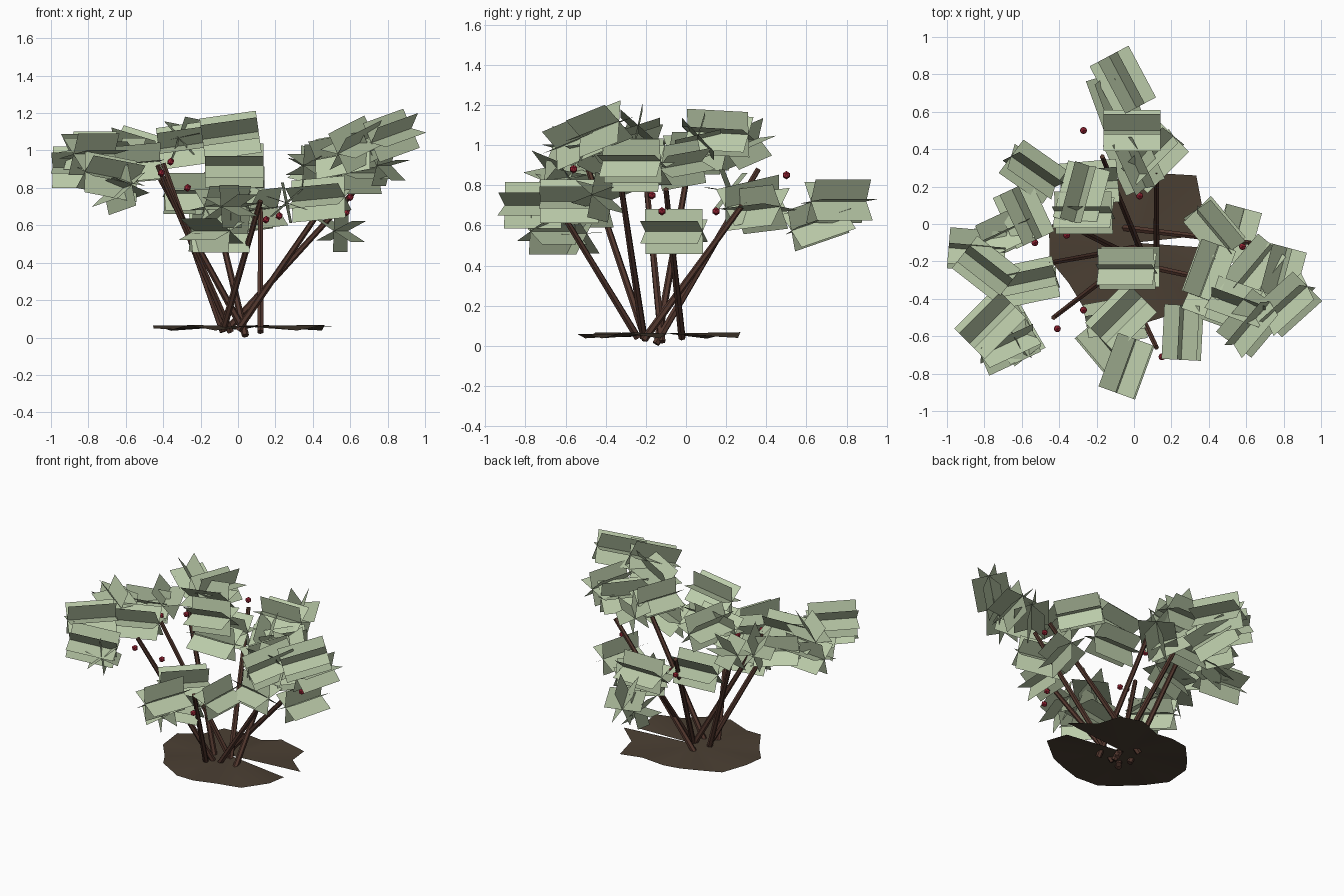
import bpy, bmesh, random
from math import sin, cos, pi, radians
from mathutils import Matrix, Vector

random.seed(4)


def material(name, rgb):
    m = bpy.data.materials.new(name)
    m.diffuse_color = (*rgb, 1)
    return m


def finish(bm, name, mat, smooth=False):
    me = bpy.data.meshes.new(name)
    bm.to_mesh(me)
    bm.free()
    me.materials.append(mat)
    for p in me.polygons:
        p.use_smooth = smooth
    ob = bpy.data.objects.new(name, me)
    bpy.context.collection.objects.link(ob)
    return ob


leaf_mat = material("leaf_green", (0.50, 0.60, 0.40))
bark_mat = material("bark", (0.085, 0.038, 0.027))
soil_mat = material("soil", (0.07, 0.05, 0.033))
berry_mat = material("berry_red", (0.36, 0.02, 0.04))

# Soil patch: ragged wavy fan of triangles, its two ends parted by a narrow slit
bm = bmesh.new()
centre = bm.verts.new((0.0, -0.1, 0.062))
radii = [0.52, 0.41, 0.49, 0.40, 0.34, 0.36, 0.40, 0.41, 0.46, 0.46,
         0.41, 0.44, 0.42, 0.44, 0.43, 0.45, 0.51, 0.45]
rim = []
for i, r in enumerate(radii):
    a = radians(6 + i * 350 / (len(radii) - 1))
    z = 0.052 + 0.016 * sin(i * 2.4 + 0.6) - 0.006 * (i == len(radii) - 1)
    rim.append(bm.verts.new((r * cos(a), -0.1 + r * sin(a), z)))
for a, b in zip(rim, rim[1:]):
    bm.faces.new((centre, a, b))
finish(bm, "soil_patch", soil_mat, True)

# Stems: tapered six-sided rods, base point to tip point
stems = [
    ((0.04, -0.15, 0.01), (-0.17, 0.36, 0.88)),
    ((-0.06, -0.02, 0.04), (0.62, -0.10, 0.78)),
    ((0.04, -0.12, 0.02), (-0.46, -0.21, 0.93)),
    ((-0.04, -0.20, 0.03), (-0.43, -0.50, 0.92)),
    ((-0.08, -0.24, 0.04), (0.12, -0.66, 0.73)),
    ((0.00, -0.21, 0.04), (0.55, -0.33, 0.84)),
    ((0.12, -0.21, 0.03), (0.12, 0.28, 0.70)),
    ((-0.08, -0.14, 0.03), (-0.40, 0.02, 0.93)),
]
bm = bmesh.new()
for base, tip in stems:
    base, tip = Vector(base), Vector(tip)
    d = tip - base
    mat = Matrix.Translation((base + tip) / 2) @ d.to_track_quat('Z', 'Y').to_matrix().to_4x4()
    bmesh.ops.create_cone(bm, cap_ends=True, segments=6, radius1=0.019, radius2=0.014,
                          depth=d.length, matrix=mat)
finish(bm, "stems", bark_mat)


# Foliage: each clump is three cards crossing on one axis (x, y, z, heading, pitch)
def foliage(name, clumps):
    bm = bmesh.new()
    for x, y, z, heading, pitch in clumps:
        size = random.uniform(0.95, 1.04)
        l, r = 0.152 * size, 0.115 * size
        place = (Matrix.Translation((x, y, z))
                 @ Matrix.Rotation(radians(heading), 4, 'Z')
                 @ Matrix.Rotation(radians(-pitch), 4, 'Y')
                 @ Matrix.Rotation(random.uniform(0, pi / 3), 4, 'X'))
        for k in range(3):
            m = place @ Matrix.Rotation(k * pi / 3, 4, 'X')
            bm.faces.new([bm.verts.new(m @ Vector(p)) for p in
                          ((-l, -r, 0), (l, -r, 0), (l, r, 0), (-l, r, 0))])
    finish(bm, name, leaf_mat)


foliage("left_foliage", [
    (-0.54, 0.28, 1.00, -35, -14), (-0.59, 0.05, 0.96, -65, 0),
    (-0.68, -0.04, 0.92, 25, -6), (-0.28, 0.16, 1.06, 75, -3),
    (-0.27, 0.06, 1.03, 0, 8), (-0.84, -0.14, 0.91, -5, 0),
    (-0.79, -0.24, 1.00, -38, 0), (-0.56, -0.31, 0.93, 12, 5),
    (-0.77, -0.53, 0.98, 45, 0), (-0.68, -0.64, 0.86, 25, -10),
    (-0.64, -0.58, 0.79, -60, 10), (-0.24, 0.22, 0.77, 5, 0),
])
foliage("middle_foliage", [
    (-0.06, 0.76, 0.72, -62, 0), (-0.01, 0.50, 0.80, 0, 0),
    (-0.10, 0.66, 0.62, -70, -18), (0.00, 0.33, 0.72, -65, -12),
    (0.10, 0.36, 0.68, 45, 5), (-0.04, -0.24, 1.08, 0, 8),
    (-0.02, -0.23, 0.92, 0, 0), (-0.07, -0.50, 0.70, 45, 0),
    (-0.14, -0.66, 0.57, -50, 0), (-0.04, -0.76, 0.70, 70, 0),
    (0.26, -0.58, 0.72, 87, 0), (-0.10, -0.52, 0.56, 10, 0),
])
foliage("right_foliage", [
    (0.43, -0.03, 0.90, -50, -8), (0.55, -0.06, 0.57, 75, 0),
    (0.43, -0.42, 0.74, -20, 5), (0.63, -0.53, 1.03, 50, 18),
    (0.82, -0.43, 1.08, 42, 15), (0.65, -0.24, 0.88, 50, 0),
    (0.78, -0.27, 0.92, 75, 0), (0.40, -0.25, 0.92, 70, 0),
    (0.56, -0.44, 0.98, -20, 10),
])

# Berries
bm = bmesh.new()
for p in [(-0.53, -0.10, 0.90), (-0.36, -0.06, 0.94), (-0.41, -0.56, 0.88),
          (-0.27, -0.46, 0.80), (0.15, -0.71, 0.63), (0.22, -0.60, 0.65),
          (0.60, -0.17, 0.75), (0.58, -0.12, 0.67), (0.03, 0.15, 0.67),
          (-0.27, 0.50, 0.85)]:
    bmesh.ops.create_icosphere(bm, subdivisions=1, radius=0.021,
                               matrix=Matrix.Translation(p))
finish(bm, "berries", berry_mat)
